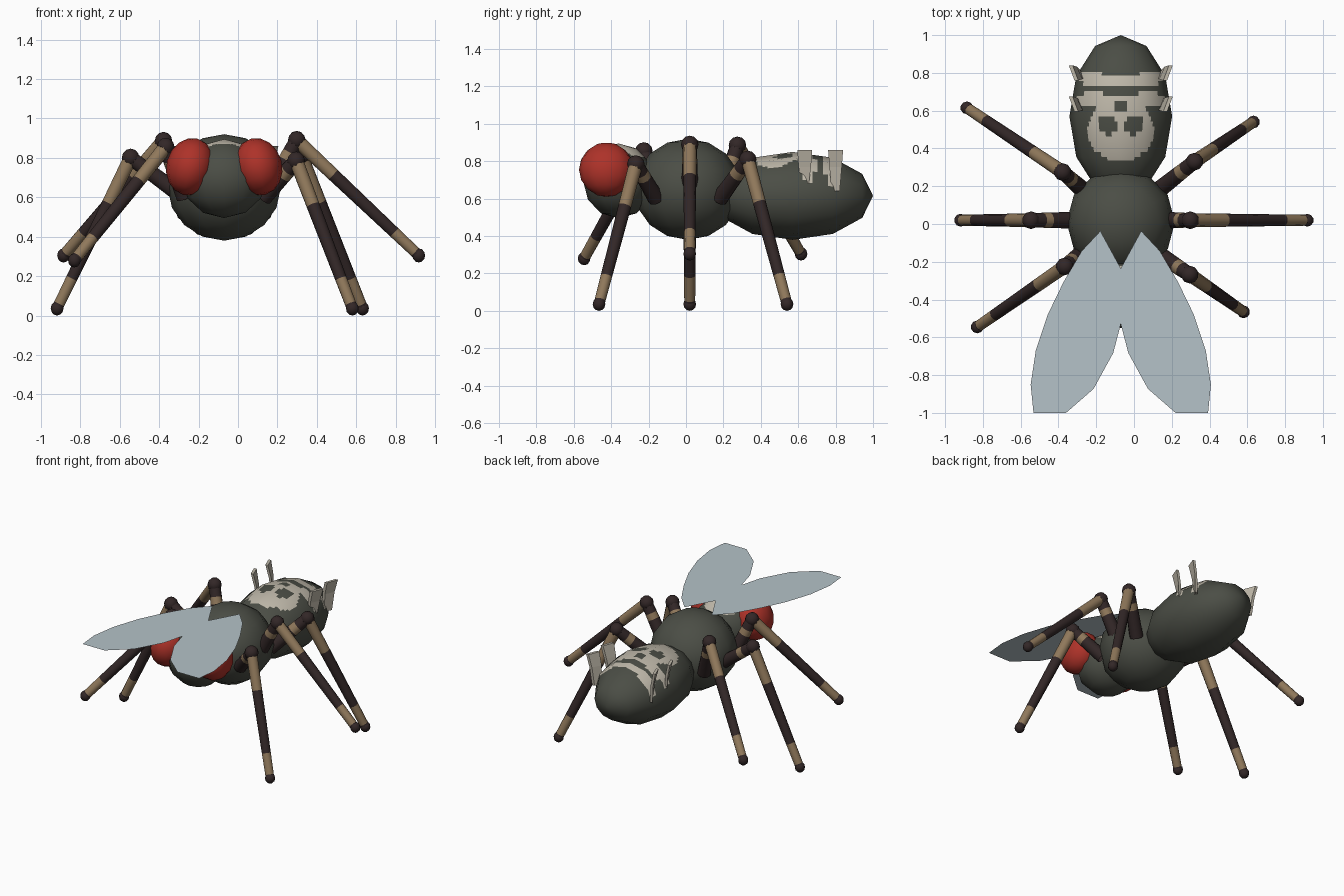
import bpy, bmesh, math
from mathutils import Vector, Matrix

if "Cube" in bpy.data.objects:
    bpy.data.objects.remove(bpy.data.objects["Cube"])

CX = -0.07  # body centre line


def material(name, rgb):
    m = bpy.data.materials.new(name)
    m.diffuse_color = (*rgb, 1)
    m.use_nodes = True
    m.node_tree.nodes["Principled BSDF"].inputs["Base Color"].default_value = m.diffuse_color
    return m


GREY = material("dark grey green", (0.070, 0.075, 0.060))
RED = material("eye red", (0.42, 0.032, 0.022))
BROWN = material("dark brown", (0.032, 0.020, 0.020))
TAN = material("tan", (0.28, 0.19, 0.105))
PALE = material("pale bristle", (0.52, 0.48, 0.40))
WING = material("wing blue grey", (0.46, 0.54, 0.58))


def finish(name, bm, mats, smooth=True):
    me = bpy.data.meshes.new(name)
    bm.to_mesh(me)
    bm.free()
    for m in mats:
        me.materials.append(m)
    for p in me.polygons:
        p.use_smooth = smooth
    ob = bpy.data.objects.new(name, me)
    bpy.context.collection.objects.link(ob)
    return ob


def ellipsoid(name, c, r, mats, segs=12, rings=6, pole_y=False, tilt=0, rule=None):
    """Low-poly ball; with a rule its faces are cut finely and coloured."""
    bm = bmesh.new()
    bmesh.ops.create_uvsphere(bm, u_segments=segs, v_segments=rings, radius=1)
    if pole_y:
        bmesh.ops.rotate(bm, verts=bm.verts, matrix=Matrix.Rotation(math.pi / 2, 3, 'X'))
    if rule:
        bmesh.ops.subdivide_edges(bm, edges=bm.edges, cuts=7, use_grid_fill=True)
    rot = Matrix.Rotation(tilt, 3, 'Y')
    normals = []
    for v in bm.verts:
        n = v.co.normalized()
        normals.append((rot @ Vector((n.x / r[0], n.y / r[1], n.z / r[2]))).normalized())
        v.co = rot @ Vector((v.co.x * r[0], v.co.y * r[1], v.co.z * r[2])) + Vector(c)
    if rule:
        for f in bm.faces:
            f.material_index = int(rule(f.calc_center_median()))
    ob = finish(name, bm, mats)
    ob.data.normals_split_custom_set_from_vertices(normals)
    return ob


def tube(name, a, b, r1, r2, bands):
    """Tapered limb from a to b; bands are (end fraction, material index)."""
    a, b = Vector(a), Vector(b)
    q = (b - a).to_track_quat('Z', 'Y')
    bm = bmesh.new()
    cuts = [(0, 0)] + bands
    loops = []
    for t, _ in cuts:
        r = r1 + (r2 - r1) * t
        loops.append([bm.verts.new(a.lerp(b, t) + q @ Vector(
            (r * math.cos(k * math.pi / 5), r * math.sin(k * math.pi / 5), 0)))
            for k in range(10)])
    for i in range(1, len(loops)):
        for k in range(10):
            j = (k + 1) % 10
            f = bm.faces.new((loops[i - 1][k], loops[i - 1][j], loops[i][j], loops[i][k]))
            f.material_index = cuts[i][1]
    return finish(name, bm, [BROWN, TAN])


# Body
def abdomen_mark(p):
    x, y = abs(p.x - CX), p.y
    if p.z < 0.66:
        return False
    face = (x / 0.175) ** 2 + ((y - 0.50) / 0.17) ** 2 < 1
    hole = (x - 0.07) ** 2 + (y - 0.525) ** 2 < 0.052 ** 2
    nose = x < 0.025 and 0.59 < y < 0.64
    band_back = x < 0.22 and 0.725 < y - 0.1 * x < 0.785
    band_mid = x < 0.235 and 0.625 < y < 0.685 and not x < 0.04
    side = 0.1 < x < 0.19 and 0.67 < y < 0.71
    return (face and not hole and not nose) or band_back or band_mid or side


ellipsoid("abdomen", (CX, 0.57, 0.615), (0.272, 0.43, 0.235), [GREY, PALE],
          pole_y=True, rule=abdomen_mark)
ellipsoid("thorax", (CX, 0.01, 0.65), (0.287, 0.287, 0.27), [GREY], segs=12, rings=8)
ellipsoid("head", (CX, -0.36, 0.695), (0.215, 0.19, 0.20), [GREY, PALE],
          rule=lambda p: p.z > 0.82 and abs(p.x - CX) < 0.12 and p.y > -0.44)

# Eyes
for side, label in ((-1, "left"), (1, "right")):
    ellipsoid(label + "_eye", (CX + side * 0.172, -0.425, 0.755), (0.122, 0.147, 0.147),
              [RED], segs=12, rings=8, tilt=side * -0.25)

# Upright bristle tufts on the flanks of the abdomen
for side, label in ((-1, "left"), (1, "right")):
    for y, z0, n in ((0.635, 0.68, "front"), (0.80, 0.64, "rear")):
        bm = bmesh.new()
        rows = []
        for z, hw, out in ((z0, 0.022, 0.215), (0.77, 0.033, 0.228), (0.86, 0.04, 0.25)):
            x = CX + side * out
            rows.append([bm.verts.new((x + dx * side, y + dy, z)) for dx, dy in
                         ((-0.025, -hw), (-0.005, -hw), (0.025, hw), (0.005, hw))])
        for lo, hi in zip(rows, rows[1:]):
            for k in range(4):
                j = (k + 1) % 4
                bm.faces.new((lo[k], lo[j], hi[j], hi[k]))
        bm.faces.new(rows[0])
        bm.faces.new(rows[-1])
        bmesh.ops.recalc_face_normals(bm, faces=bm.faces)
        finish(f"{label}_{n}_bristles", bm, [PALE], smooth=False)

# Wings: flat sheets mirrored about the body centre line
outline = [(0, -0.235), (0.108, -0.037), (0.207, -0.143), (0.303, -0.307), (0.387, -0.48),
           (0.45, -0.67), (0.477, -0.85), (0.462, -1.0), (0.29, -1.0), (0.144, -0.873),
           (0.04, -0.683), (0, -0.53)]
for side, label in ((-1, "left"), (1, "right")):
    bm = bmesh.new()
    f = bm.faces.new([bm.verts.new((CX + side * x, y, 0.905)) for x, y in outline])
    f.normal_update()
    if f.normal.z < 0:
        f.normal_flip()
    finish(label + "_wing", bm, [WING], smooth=False)

# Legs: shoulder, knee and foot of each
legs = {
    "front_right": ((0.13, -0.16, 0.60), (0.295, -0.268, 0.785), (0.58, -0.465, 0.036)),
    "middle_right": ((0.16, 0.02, 0.64), (0.298, 0.02, 0.89), (0.917, 0.02, 0.305)),
    "back_right": ((0.13, 0.18, 0.60), (0.32, 0.33, 0.81), (0.632, 0.54, 0.036)),
    "front_left": ((-0.27, -0.15, 0.60), (-0.367, -0.225, 0.855), (-0.83, -0.545, 0.28)),
    "middle_left": ((-0.30, 0.02, 0.62), (-0.545, 0.02, 0.80), (-0.918, 0.02, 0.036)),
    "back_left": ((-0.27, 0.18, 0.60), (-0.378, 0.275, 0.885), (-0.885, 0.615, 0.305)),
}
for n, (hip, knee, foot) in legs.items():
    tube(n + "_thigh", hip, knee, 0.045, 0.038, [(0.6, 0), (0.75, 1), (1, 0)])
    tube(n + "_shin", knee, foot, 0.037, 0.029, [(0.3, 1), (0.8, 0), (0.97, 1), (1, 0)])
    ellipsoid(n + "_knee", knee, (0.047,) * 3, [BROWN], segs=10)
    ellipsoid(n + "_foot", foot, (0.034, 0.034, 0.036), [BROWN], segs=10)
